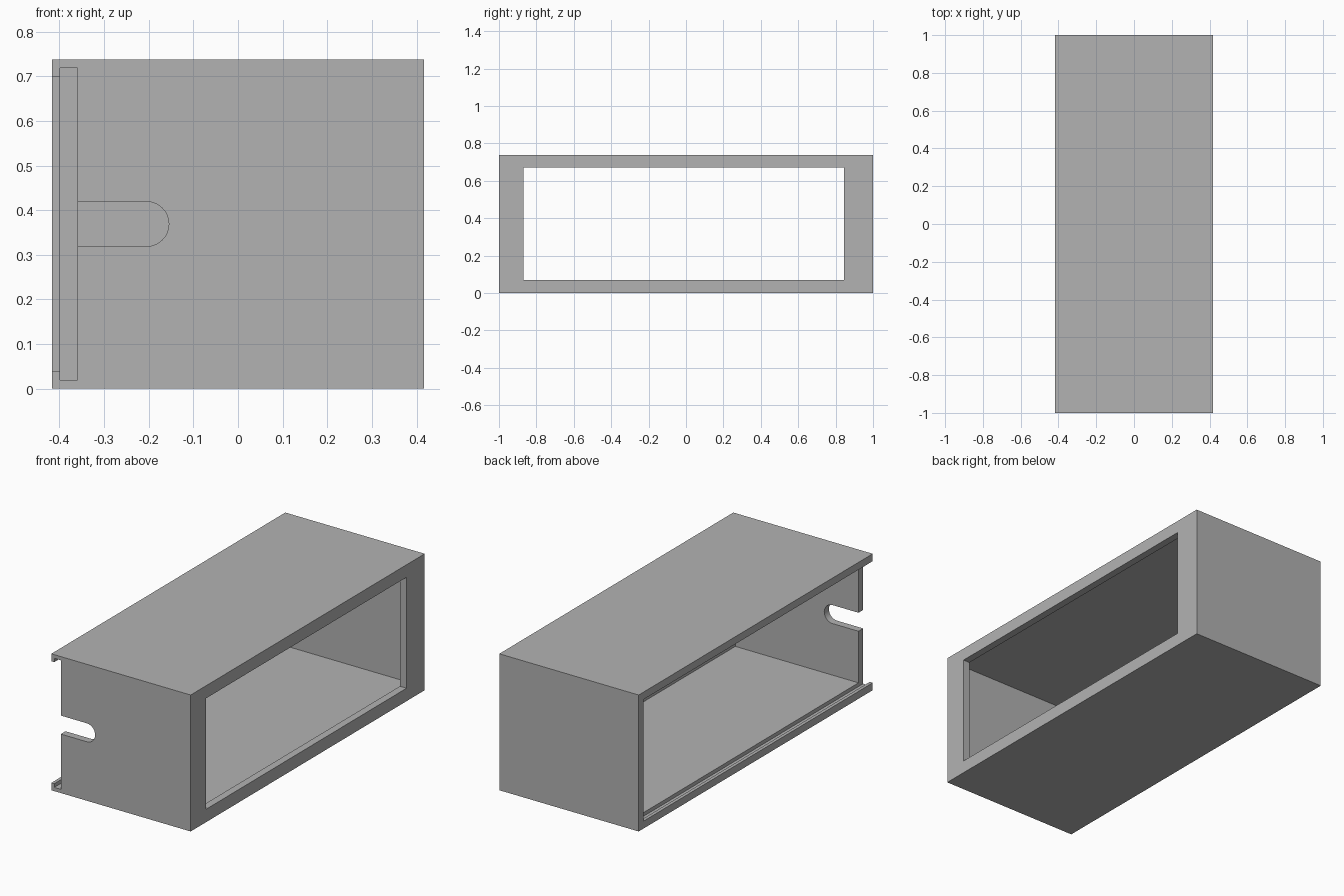
import bpy, bmesh, math

if "Cube" in bpy.data.objects:
    bpy.data.objects.remove(bpy.data.objects["Cube"], do_unlink=True)

HALF_X, HALF_Y, TOP = 0.417, 1.0, 0.738
WALL, GROOVE = 0.04, 0.02       # wall thickness, depth of the lid groove
LIP_X, RAIL_X = -0.399, -0.36   # outer and inner faces of the lid groove
OUT = 0.1                       # overshoot of the cutters


def finish(name, bm):
    bmesh.ops.recalc_face_normals(bm, faces=bm.faces)
    mesh = bpy.data.meshes.new(name)
    bm.to_mesh(mesh)
    bm.free()
    obj = bpy.data.objects.new(name, mesh)
    bpy.context.collection.objects.link(obj)
    return obj


def prism(name, outline, y0, y1):
    """Extrude an (x, z) outline along y."""
    bm = bmesh.new()
    face = bm.faces.new([bm.verts.new((x, y0, z)) for x, z in outline])
    grown = bmesh.ops.extrude_face_region(bm, geom=[face])["geom"]
    verts = [v for v in grown if isinstance(v, bmesh.types.BMVert)]
    bmesh.ops.translate(bm, verts=verts, vec=(0, y1 - y0, 0))
    return finish(name, bm)


def box(name, x0, x1, y0, y1, z0, z1):
    return prism(name, [(x0, z0), (x1, z0), (x1, z1), (x0, z1)], y0, y1)


def cut(target, cutter):
    cutter.hide_render = True
    mod = target.modifiers.new(cutter.name, "BOOLEAN")
    mod.operation, mod.solver, mod.object = "DIFFERENCE", "EXACT", cutter
    bpy.context.view_layer.objects.active = target
    bpy.ops.object.modifier_apply(modifier=mod.name)
    bpy.data.objects.remove(cutter, do_unlink=True)


# Outer case
case = box("case", -HALF_X, HALF_X, -HALF_Y, HALF_Y, 0, TOP)

# Inside, open on the lid side
cut(case, box("cavity", -HALF_X - OUT, HALF_X - WALL,
              -HALF_Y + WALL, HALF_Y - WALL, WALL, TOP - WALL))

# Lid enters through the front: gap between the rails
cut(case, box("lid_gap", -HALF_X - OUT, RAIL_X,
              -HALF_Y - OUT, HALF_Y - WALL, WALL, TOP - WALL))

# Groove the lid slides in
cut(case, box("lid_groove", LIP_X, RAIL_X,
              -HALF_Y - OUT, HALF_Y - GROOVE, GROOVE, TOP - GROOVE))

# Window in the side wall
cut(case, box("window", HALF_X - 2 * WALL, HALF_X + OUT,
              -0.87, 0.845, 0.07, 0.67))

# Round-ended cable slot in the front wall
radius, mid_x, mid_z, steps = 0.05, -0.205, TOP / 2, 24
outline = [(RAIL_X - OUT, mid_z - radius)]
for i in range(steps + 1):
    a = math.pi * (i / steps - 0.5)
    outline.append((mid_x + radius * math.cos(a), mid_z + radius * math.sin(a)))
outline.append((RAIL_X - OUT, mid_z + radius))
cut(case, prism("cable_slot", outline, -HALF_Y - OUT, -HALF_Y + 2 * WALL))

# Plain grey
grey = bpy.data.materials.new("grey")
grey.use_nodes = True
colour = (0.448, 0.448, 0.448, 1)
grey.diffuse_color = colour
grey.node_tree.nodes["Principled BSDF"].inputs["Base Color"].default_value = colour
case.data.materials.clear()
case.data.materials.append(grey)

# Smooth only the round end of the slot
bpy.ops.object.select_all(action="DESELECT")
case.select_set(True)
bpy.context.view_layer.objects.active = case
bpy.ops.object.shade_smooth_by_angle(angle=math.radians(30))
